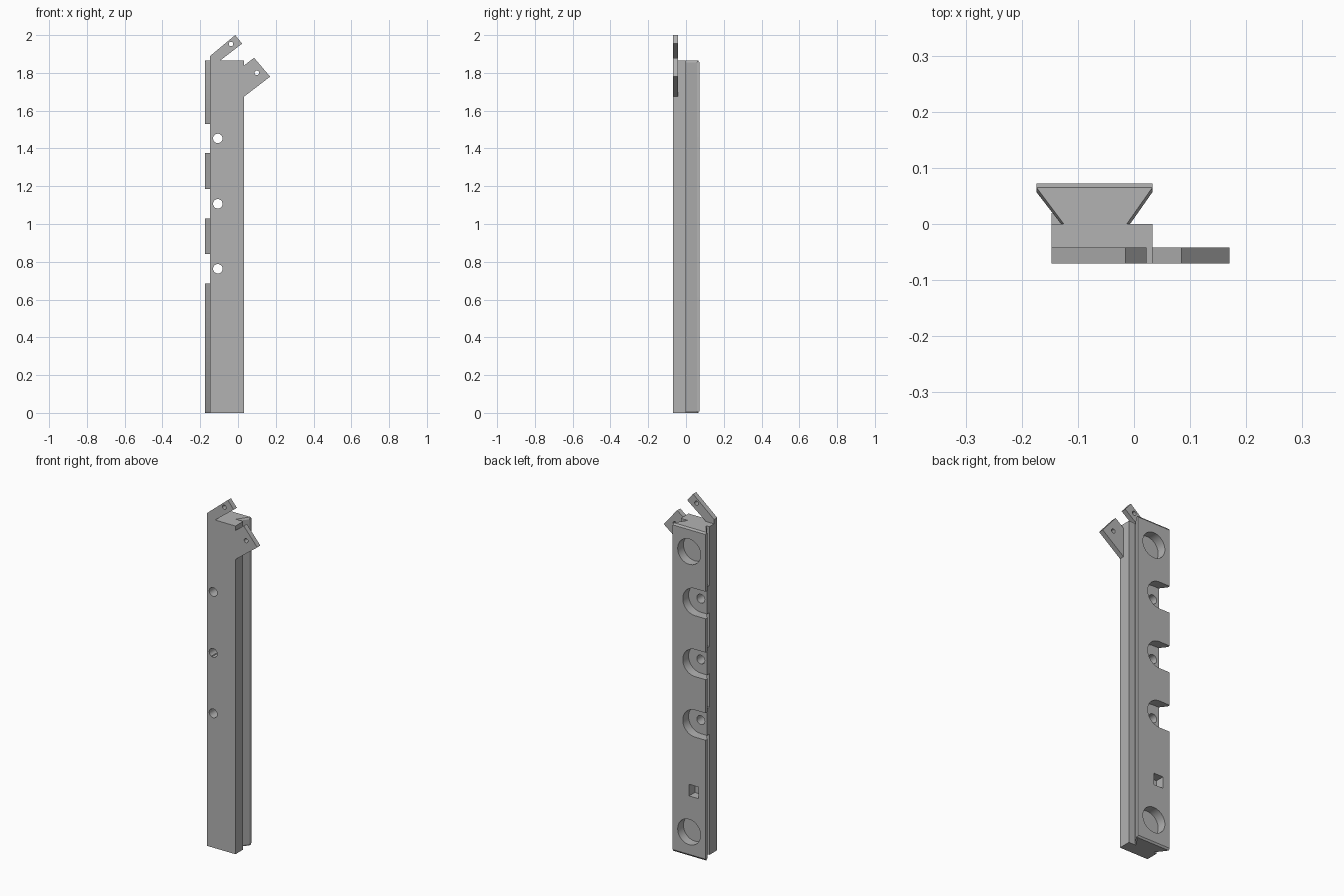
import bpy, bmesh, math
from mathutils import Matrix

cube = bpy.data.objects.get("Cube")
if cube:
    bpy.data.objects.remove(cube, do_unlink=True)

grey = bpy.data.materials.new("plain grey")
grey.use_nodes = True
colour = (0.45, 0.45, 0.45, 1)
grey.diffuse_color = colour
grey.node_tree.nodes["Principled BSDF"].inputs["Base Color"].default_value = colour


def finish(name, bm):
    bmesh.ops.recalc_face_normals(bm, faces=bm.faces)
    mesh = bpy.data.meshes.new(name)
    bm.to_mesh(mesh)
    bm.free()
    obj = bpy.data.objects.new(name, mesh)
    bpy.context.collection.objects.link(obj)
    mesh.materials.append(grey)
    return obj


def loft(name, sections):
    """Skin a stack of matching closed 3D outlines and cap both ends."""
    bm = bmesh.new()
    rings = [[bm.verts.new(p) for p in s] for s in sections]
    n = len(rings[0])
    for a, b in zip(rings, rings[1:]):
        for i in range(n):
            j = (i + 1) % n
            bm.faces.new((a[i], a[j], b[j], b[i]))
    bm.faces.new(rings[0])
    bm.faces.new(rings[-1])
    return finish(name, bm)


def plate(name, outline, y0, y1):
    return loft(name, [[(x, y, z) for x, z in outline] for y in (y0, y1)])


def block(name, x0, x1, y0, y1, z0, z1):
    return plate(name, [(x0, z0), (x1, z0), (x1, z1), (x0, z1)], y0, y1)


def round_bar(name, x, z, r, y0, y1, sides=40):
    bm = bmesh.new()
    place = Matrix.Translation((x, (y0 + y1) / 2, z)) @ Matrix.Rotation(math.pi / 2, 4, 'X')
    bmesh.ops.create_cone(bm, cap_ends=True, segments=sides, radius1=r, radius2=r,
                          depth=y1 - y0, matrix=place)
    return finish(name, bm)


def combine(target, tool, operation):
    mod = target.modifiers.new(operation.lower(), 'BOOLEAN')
    mod.operation, mod.solver, mod.object = operation, 'EXACT', tool
    bpy.context.view_layer.objects.active = target
    bpy.ops.object.modifier_apply(modifier=mod.name)
    bpy.data.objects.remove(tool, do_unlink=True)


LEFT, RIGHT, TOP, FRONT = -0.147, 0.033, 1.865, -0.07
POCKETS = (0.763, 1.107, 1.453)
FLOOR = 0.02

# Front plate with the two slanted tabs
rail = plate("mounting_rail", [
    (LEFT, 0), (RIGHT, 0), (RIGHT, 1.675), (0.17, 1.78), (0.085, 1.88),
    (RIGHT, 1.84), (RIGHT, TOP), (-0.095, TOP), (0.022, 1.955),
    (-0.015, 2.0), (LEFT, 1.89)], FRONT, -0.042)

# Body behind the plate
combine(rail, block("body", LEFT, RIGHT, -0.06, 0, 0, TOP), 'UNION')

# Flared dovetail with chamfered ends
full = [(-0.174, 0.072), (-0.174, 0.057), (-0.130, 0), (-0.130, -0.02),
        (-0.007, -0.02), (-0.007, 0), (RIGHT, 0.057), (RIGHT, 0.072)]
inset = [(-0.174, 0.065), (-0.173, 0.064), (-0.125, 0), (-0.125, -0.02),
         (-0.013, -0.02), (-0.013, 0), (0.032, 0.064), (RIGHT, 0.065)]
stack = ((inset, 0), (full, 0.01), (full, TOP - 0.01), (inset, TOP))
combine(rail, loft("dovetail", [[(x, y, z) for x, y in s] for s, z in stack]), 'UNION')

# Open pockets, each with a raised floor and a screw hole
for z in POCKETS:
    combine(rail, block("pocket_floor", LEFT, -0.1, -0.02, FLOOR, z - 0.077, z + 0.077), 'UNION')
    combine(rail, round_bar("pocket", -0.107, z, 0.077, FLOOR, 0.1), 'DIFFERENCE')
    combine(rail, block("pocket_mouth", -0.2, -0.107, FLOOR, 0.1, z - 0.077, z + 0.077), 'DIFFERENCE')
    combine(rail, round_bar("screw_hole", -0.107, z, 0.025, -0.1, 0.1), 'DIFFERENCE')

# Blind round and square recesses in the back
for z in (0.137, 1.73):
    combine(rail, round_bar("round_recess", -0.07, z, 0.072, FLOOR, 0.1), 'DIFFERENCE')
combine(rail, block("square_recess", -0.13, -0.07, FLOOR, 0.1, 0.342, 0.408), 'DIFFERENCE')

# Tab holes
for x, z in ((-0.037, 1.953), (0.1, 1.80)):
    combine(rail, round_bar("tab_hole", x, z, 0.012, -0.1, 0, 24), 'DIFFERENCE')

bpy.ops.object.select_all(action='DESELECT')
rail.select_set(True)
bpy.context.view_layer.objects.active = rail
bpy.ops.object.shade_smooth_by_angle(angle=math.radians(25))
